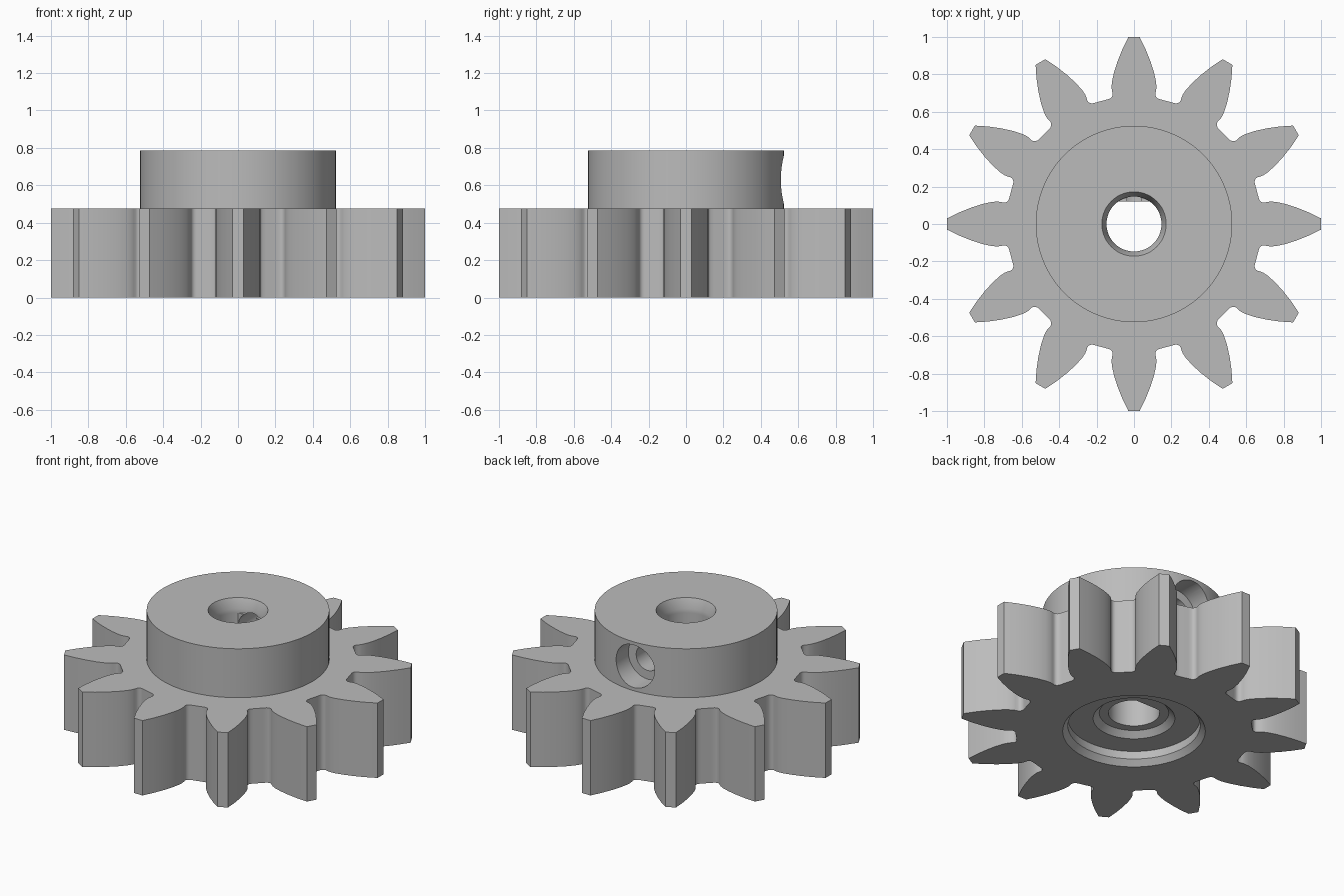
import bpy, bmesh, math
from mathutils import Matrix, Vector

cube = bpy.data.objects.get("Cube")
if cube:
    bpy.data.objects.remove(cube)

grey = bpy.data.materials.new("plain_grey")
colour = (0.5, 0.5, 0.5, 1)
grey.diffuse_color = colour
grey.use_nodes = True
grey.node_tree.nodes["Principled BSDF"].inputs["Base Color"].default_value = colour


def make_object(name, bm):
    bmesh.ops.remove_doubles(bm, verts=bm.verts, dist=1e-5)
    bmesh.ops.recalc_face_normals(bm, faces=bm.faces)
    mesh = bpy.data.meshes.new(name)
    bm.to_mesh(mesh)
    bm.free()
    mesh.materials.append(grey)
    obj = bpy.data.objects.new(name, mesh)
    bpy.context.collection.objects.link(obj)
    return obj


def lathe(name, profile, segments, matrix=Matrix(), flat_y=None):
    """Closed turned solid; each profile entry is (radius, z, has_flat)."""
    bm = bmesh.new()
    rings = []
    for radius, z, has_flat in profile:
        ring = []
        for i in range(segments):
            a = math.tau * i / segments
            x, y = radius * math.cos(a), radius * math.sin(a)
            if has_flat:
                y = min(y, flat_y)
            ring.append(bm.verts.new(matrix @ Vector((x, y, z))))
        rings.append(ring)
    for low, high in zip(rings, rings[1:]):
        for i in range(segments):
            j = (i + 1) % segments
            bm.faces.new((low[i], low[j], high[j], high[i]))
    bm.faces.new(rings[0][::-1])
    bm.faces.new(rings[-1])
    return make_object(name, bm)


def combine(target, tool, operation):
    mod = target.modifiers.new(operation, "BOOLEAN")
    mod.object = tool
    mod.operation = operation
    mod.solver = "EXACT"
    bpy.context.view_layer.objects.active = target
    bpy.ops.object.modifier_apply(modifier=mod.name)
    bpy.data.objects.remove(tool)


# Toothed wheel: one half tooth (half width, distance from axis), mirrored and repeated
TEETH = 12
GEAR_TOP = 0.475
half_tooth = [(0.15, 0.664), (0.131, 0.669), (0.121, 0.676), (0.115, 0.686),
              (0.114, 0.697), (0.118, 0.712), (0.12, 0.73), (0.118, 0.76),
              (0.107, 0.81), (0.088, 0.87), (0.062, 0.935), (0.03, 1.0)]
tooth = half_tooth + [(-w, r) for w, r in reversed(half_tooth)]
bm = bmesh.new()
outline = []
for k in range(TEETH):
    turn = Matrix.Rotation(math.tau * k / TEETH, 3, "Z")
    outline += [bm.verts.new(turn @ Vector((w, r, 0))) for w, r in tooth]
base = bm.faces.new(outline)
extruded = bmesh.ops.extrude_face_region(bm, geom=[base], use_keep_orig=True)
bmesh.ops.translate(bm, vec=(0, 0, GEAR_TOP),
                    verts=[v for v in extruded["geom"] if isinstance(v, bmesh.types.BMVert)])
gear = make_object("gear_wheel", bm)

# Raised hub
hub = lathe("hub", [(0.525, 0.2, False), (0.525, 0.785, False)], 96)
combine(gear, hub, "UNION")

# Bottom recess, countersink, bore with a flat side, and top lead-in
bore = lathe("bore_cutter", [
    (0.496, -0.1, False), (0.38, 0.035, False), (0.38, 0.085, False),
    (0.235, 0.085, False), (0.2, 0.12, False), (0.147, 0.12, True),
    (0.147, 0.7, True), (0.147, 0.7, False), (0.147, 0.725, False),
    (0.22, 0.9, False)], 72, flat_y=0.12)
combine(gear, bore, "DIFFERENCE")

# Stepped set screw hole through the back of the hub
aim = Matrix.Translation((0, 0, 0.63)) @ Matrix.Rotation(-math.pi / 2, 4, "X")
screw = lathe("screw_hole_cutter", [
    (0.08, 0, False), (0.08, 0.385, False),
    (0.135, 0.385, False), (0.135, 0.7, False)], 48, aim)
combine(gear, screw, "DIFFERENCE")

# Smooth curved walls, crisp rims
bpy.ops.object.select_all(action="DESELECT")
gear.select_set(True)
bpy.context.view_layer.objects.active = gear
bpy.ops.object.shade_smooth_by_angle(angle=math.radians(28))
